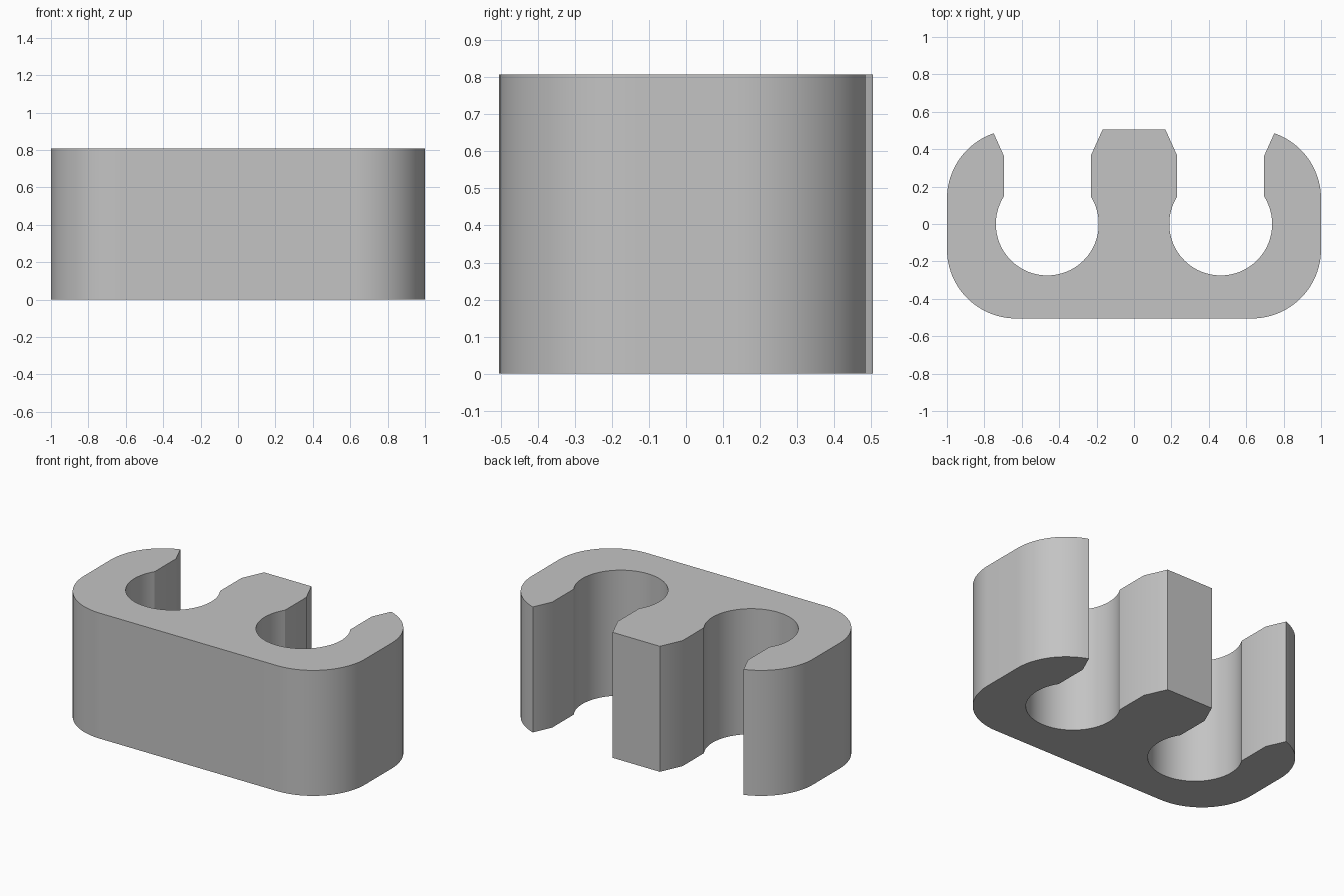
import bpy
import bmesh
from math import acos, cos, degrees, radians, sin

cube = bpy.data.objects.get("Cube")
if cube:
    bpy.data.objects.remove(cube, do_unlink=True)

HEIGHT = 0.807
CORNER_R, CORNER_X, CORNER_Y = 0.37, 0.63, 0.135
HOLE_X, HOLE_R, SLOT_HALF = 0.4635, 0.275, 0.2325
LIP_X, LIP_Y, POST_X = 0.75, 0.365, 0.168


def arc(cx, cy, r, start, end, steps):
    angles = [radians(start + (end - start) * i / steps) for i in range(steps + 1)]
    return [(cx + r * cos(a), cy + r * sin(a)) for a in angles]


# Half profile: rounded outside, lead-in lip, round channel, centre post
lip_angle = degrees(acos((LIP_X - CORNER_X) / CORNER_R))
slot_angle = degrees(acos(SLOT_HALF / HOLE_R))
half = arc(CORNER_X, -CORNER_Y, CORNER_R, -90, 0, 24)
half += arc(CORNER_X, CORNER_Y, CORNER_R, 0, lip_angle, 20)
half.append((HOLE_X + SLOT_HALF, LIP_Y))
half += arc(HOLE_X, 0, HOLE_R, slot_angle, -180 - slot_angle, 56)
half.append((HOLE_X - SLOT_HALF, LIP_Y))
half.append((POST_X, CORNER_Y + CORNER_R))
profile = half + [(-x, y) for x, y in reversed(half)]

# Extrude the mirrored profile into the solid clip
bm = bmesh.new()
base = bm.faces.new([bm.verts.new((x, y, 0)) for x, y in profile])
result = bmesh.ops.extrude_face_region(bm, geom=[base], use_keep_orig=True)
top = [v for v in result["geom"] if isinstance(v, bmesh.types.BMVert)]
bmesh.ops.translate(bm, verts=top, vec=(0, 0, HEIGHT))
bmesh.ops.recalc_face_normals(bm, faces=bm.faces)
mesh = bpy.data.meshes.new("double_pipe_clip")
bm.to_mesh(mesh)
bm.free()
clip = bpy.data.objects.new("double_pipe_clip", mesh)
bpy.context.collection.objects.link(clip)

# Plain grey material
grey = bpy.data.materials.new("light_grey")
grey.use_nodes = True
colour = (0.55, 0.55, 0.55, 1)
grey.diffuse_color = colour
grey.node_tree.nodes["Principled BSDF"].inputs["Base Color"].default_value = colour
mesh.materials.append(grey)

# Smooth curves, crisp edges
bpy.ops.object.select_all(action="DESELECT")
clip.select_set(True)
bpy.context.view_layer.objects.active = clip
bpy.ops.object.shade_smooth_by_angle(angle=radians(30))
